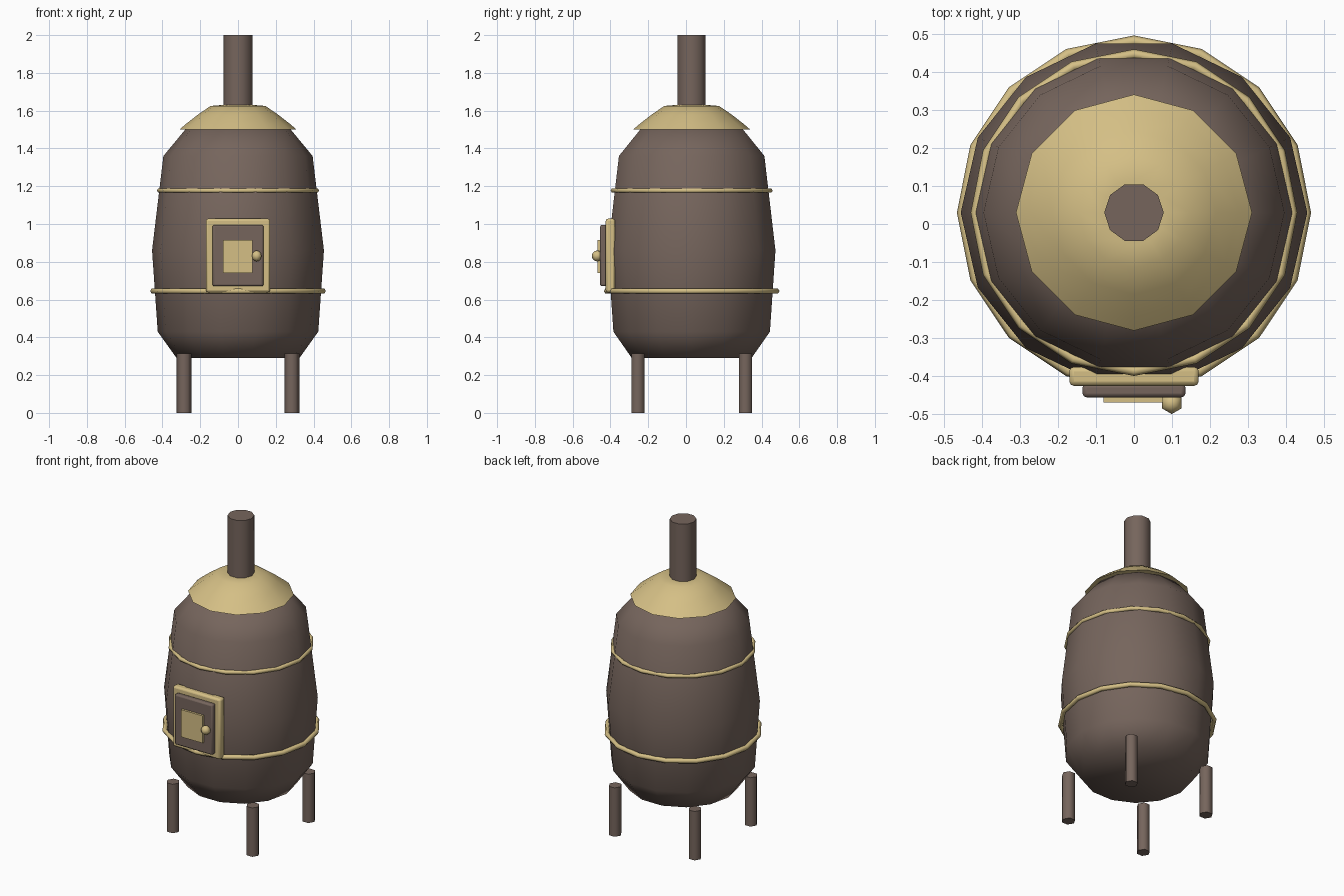
import bpy
import math

if "Cube" in bpy.data.objects:
    bpy.data.objects.remove(bpy.data.objects["Cube"], do_unlink=True)

AXIS_Y = 0.03  # the barrel sits slightly behind centre to leave room for the door


def material(name, color):
    mat = bpy.data.materials.new(name)
    mat.use_nodes = True
    mat.diffuse_color = (*color, 1)
    mat.node_tree.nodes["Principled BSDF"].inputs["Base Color"].default_value = (*color, 1)
    return mat


iron = material("brown_iron", (0.18, 0.13, 0.108))
brass = material("pale_brass", (0.66, 0.52, 0.235))


def finish(obj, name, mat, angle=65):
    obj.name = name
    obj.data.materials.clear()
    obj.data.materials.append(mat)
    bpy.ops.object.select_all(action='DESELECT')
    obj.select_set(True)
    bpy.context.view_layer.objects.active = obj
    bpy.ops.object.shade_smooth_by_angle(angle=math.radians(angle))
    return obj


def lathe(name, profile, sides, mat):
    """Turn a (radius, height) profile around the barrel axis, capping both ends."""
    verts, faces = [], []
    for r, z in profile:
        for i in range(sides):
            a = math.tau * i / sides
            verts.append((r * math.cos(a), AXIS_Y + r * math.sin(a), z))
    for k in range(len(profile) - 1):
        for i in range(sides):
            j = (i + 1) % sides
            faces.append((k * sides + i, k * sides + j,
                          (k + 1) * sides + j, (k + 1) * sides + i))
    faces.append(tuple(reversed(range(sides))))
    faces.append(tuple(range(len(verts) - sides, len(verts))))
    mesh = bpy.data.meshes.new(name)
    mesh.from_pydata(verts, [], faces)
    obj = bpy.data.objects.new(name, mesh)
    bpy.context.collection.objects.link(obj)
    return finish(obj, name, mat)


def plate(name, center, size, mat, bevel=0.0):
    bpy.ops.mesh.primitive_cube_add(size=1, location=center)
    obj = bpy.context.object
    obj.scale = size
    bpy.ops.object.transform_apply(location=False, rotation=False, scale=True)
    if bevel:
        mod = obj.modifiers.new("bevel", 'BEVEL')
        mod.width = bevel
        mod.segments = 2
    return finish(obj, name, mat, 30)


# Barrel, lid and chimney
lathe("barrel", [(0.325, 0.29), (0.425, 0.43), (0.455, 0.86), (0.395, 1.36), (0.275, 1.505)], 14, iron)
lathe("lid", [(0.31, 1.5), (0.275, 1.53), (0.215, 1.577), (0.145, 1.625), (0.085, 1.63)], 12, brass)
lathe("chimney", [(0.078, 1.58), (0.078, 2.0)], 10, iron)

# Hoops around the barrel
for name, z, radius, thick in (("lower_hoop", 0.645, 0.45, 0.015),
                               ("upper_hoop", 1.177, 0.416, 0.013)):
    bpy.ops.mesh.primitive_torus_add(major_segments=16, minor_segments=6, location=(0, AXIS_Y, z),
                                     major_radius=radius, minor_radius=thick)
    finish(bpy.context.object, name, brass)

# Four legs
for depth, sy in (("front", -1), ("back", 1)):
    for side, sx in (("right", -1), ("left", 1)):
        bpy.ops.mesh.primitive_cylinder_add(vertices=6, radius=0.04, depth=0.315,
                                            location=(sx * 0.285, AXIS_Y + sy * 0.285, 0.1575),
                                            rotation=(0, 0, math.radians(30)))
        finish(bpy.context.object, f"{depth}_{side}_leg", iron)

# Stove door, built up in layers
plate("door_frame", (0, -0.4, 0.833), (0.34, 0.05, 0.39), brass, 0.012)
plate("door", (0, -0.437, 0.833), (0.27, 0.036, 0.325), iron, 0.01)
plate("door_panel", (-0.002, -0.462, 0.828), (0.155, 0.014, 0.176), brass)

# Door knob
bpy.ops.mesh.primitive_uv_sphere_add(segments=6, ring_count=6, radius=0.029,
                                     location=(0.099, -0.47, 0.831))
finish(bpy.context.object, "door_knob", brass)
